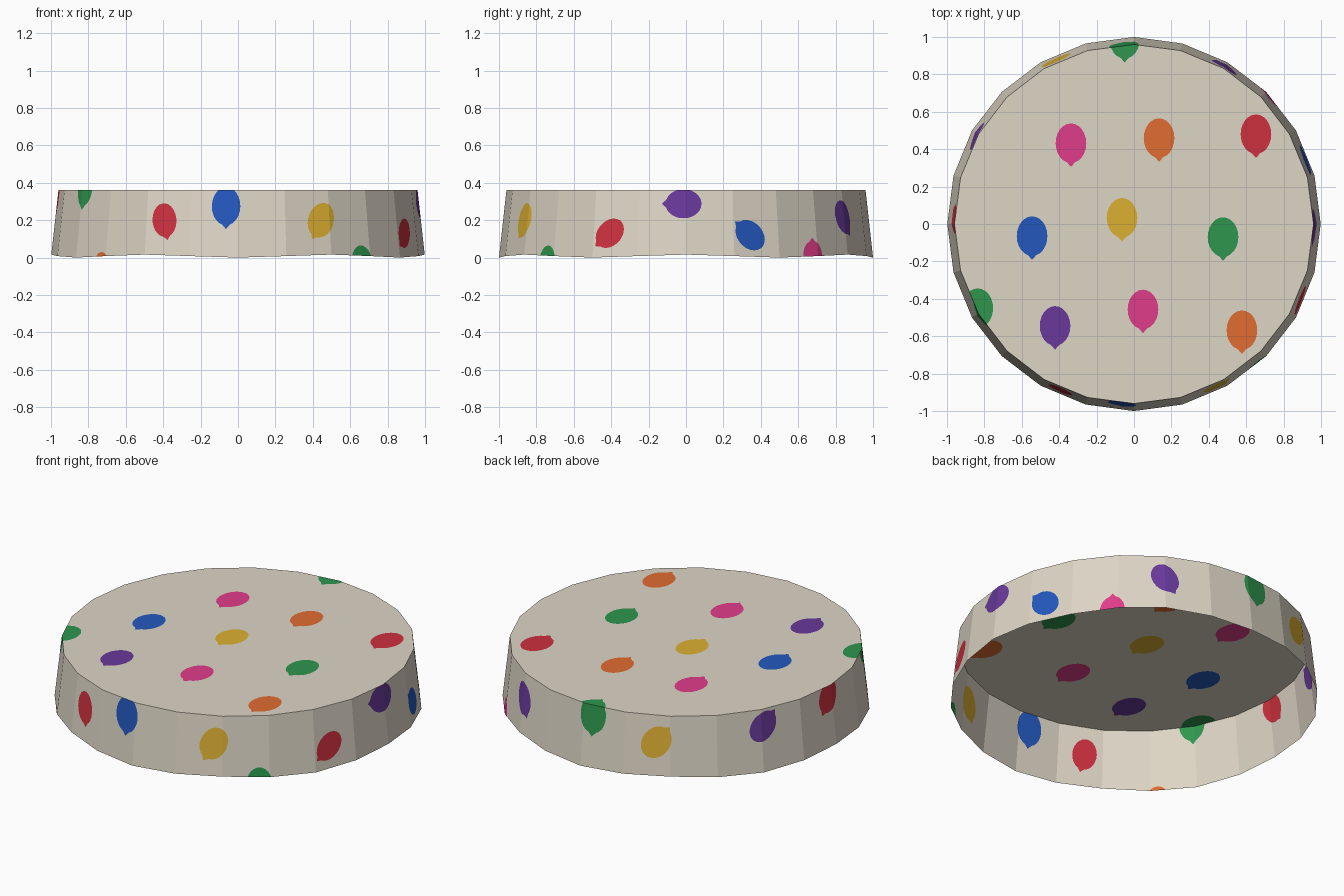
import bpy, math
from mathutils import Vector
from mathutils.geometry import delaunay_2d_cdt

if "Cube" in bpy.data.objects:
    bpy.data.objects.remove(bpy.data.objects["Cube"])

SIDES, R_LOW, R_TOP, H = 24, 1.0, 0.96, 0.36
STEP = 2 * math.pi / SIDES
START = math.radians(-165)          # seam of the unrolled wall


def lin(c):
    c /= 255
    return c / 12.92 if c <= 0.04045 else ((c + 0.055) / 1.055) ** 2.4


PALETTE = {
    "cream": (222, 214, 198), "yellow": (220, 176, 50), "red": (205, 48, 62),
    "blue": (36, 88, 190), "green": (46, 150, 78), "orange": (224, 108, 48),
    "pink": (224, 60, 138), "purple": (104, 58, 155)}
NAMES = list(PALETTE)
MATS = []
for name, rgb in PALETTE.items():
    m = bpy.data.materials.new(name)
    m.diffuse_color = (*[lin(c) for c in rgb], 1)
    m.use_nodes = True
    m.node_tree.nodes["Principled BSDF"].inputs["Base Color"].default_value = m.diffuse_color
    MATS.append(m)


def drop(x, y, tip, s):
    """Egg-shaped spot with a small nib pointing at angle tip (degrees)."""
    a = math.radians(tip)
    pts = []
    for i in range(24):
        t = i * math.pi / 12
        along, across = 0.106 * math.cos(t), 0.082 * math.sin(t)
        if i == 0:
            along = 0.127
        pts.append(Vector((x + s * (along * math.cos(a) - across * math.sin(a)),
                           y + s * (along * math.sin(a) + across * math.cos(a)))))
    return pts


def inside(p, poly):
    hit = False
    for a, b in zip(poly, poly[1:] + poly[:1]):
        if (a.y > p.y) != (b.y > p.y) and p.x < (b.x - a.x) * (p.y - a.y) / (b.y - a.y) + a.x:
            hit = not hit
    return hit


def sheet(name, outline, ribs, spots, place):
    """Flat sheet cut along ribs and spot outlines, then placed in 3D."""
    pts, edges = [], []
    for poly in [outline] + [s[1] for s in spots]:
        n = len(pts)
        pts += poly
        edges += [(n + i, n + (i + 1) % len(poly)) for i in range(len(poly))]
    for a, b in ribs:
        edges.append((len(pts), len(pts) + 1))
        pts += [a, b]
    vs, _, fs, *_ = delaunay_2d_cdt(pts, edges, [], 0, 1e-5)
    faces, cols = [], []
    for f in fs:
        c = sum((vs[i] for i in f), Vector((0, 0))) / len(f)
        if inside(c, outline):
            faces.append(tuple(f))
            cols.append(next((NAMES.index(k) for k, poly in spots if inside(c, poly)), 0))
    used = sorted({i for f in faces for i in f})
    idx = {v: i for i, v in enumerate(used)}
    me = bpy.data.meshes.new(name)
    me.from_pydata([place(vs[i]) for i in used], [], [[idx[i] for i in f] for f in faces])
    for m in MATS:
        me.materials.append(m)
    me.polygons.foreach_set("material_index", cols)
    me.update()
    bpy.context.collection.objects.link(bpy.data.objects.new(name, me))


# flat top disc
top_spots = [
    ("pink", -.337, .432), ("orange", .134, .459), ("red", .652, .48),
    ("blue", -.545, -.065), ("yellow", -.064, .033), ("green", .476, -.07),
    ("purple", -.422, -.545), ("pink", .048, -.457), ("orange", .577, -.568),
    ("green", -.835, -.45), ("green", -.05, .99)]
rim = [Vector((R_TOP * math.cos(i * STEP), R_TOP * math.sin(i * STEP))) for i in range(SIDES)]
sheet("lid_top", rim, [], [(c, drop(x, y, -90, 1)) for c, x, y in top_spots],
      lambda p: (p.x, p.y, H))

# faceted side wall: colour, azimuth, height, tip direction, size
wall_spots = [
    ("red", -113.9, .20, -78, .86), ("blue", -93.8, .275, -90, .97),
    ("yellow", -62.8, .20, -120, .92), ("green", -48.3, -.025, -90, .85),
    ("red", -24.6, .13, -140, .85), ("orange", -137.3, -.06, -90, .85),
    ("green", -149.3, .375, -90, .95), ("purple", -0.8, .288, 180, .95),
    ("blue", 20.5, .12, 140, .88), ("pink", 43.2, .0, 90, .85),
    ("purple", 60, .215, -60, .90), ("green", 93.3, .305, -90, 1),
    ("yellow", 115.4, .205, 50, .95), ("purple", 150.8, .26, 45, .90),
    ("red", 178.5, .30, -125, .90)]


def low(u):                          # slightly wavy lower edge
    return 0.008 + 0.008 * math.cos(6 * u)


def wrap(p):
    k = math.floor((p.x - START) / STEP + 1e-4)
    t = (p.x - START) / STEP - k
    a, b = START + k * STEP, START + (k + 1) * STEP
    r = R_LOW + (R_TOP - R_LOW) * p.y / H
    return (r * ((1 - t) * math.cos(a) + t * math.cos(b)),
            r * ((1 - t) * math.sin(a) + t * math.sin(b)), p.y)


us = [START + i * STEP for i in range(SIDES + 1)]
bottom = [Vector((u, low(u))) for u in us]
top = [Vector((u, H)) for u in us]
sheet("side_wall", bottom + top[::-1], list(zip(bottom, top)),
      [(c, drop(math.radians(a), z, tip, s)) for c, a, z, tip, s in wall_spots], wrap)
